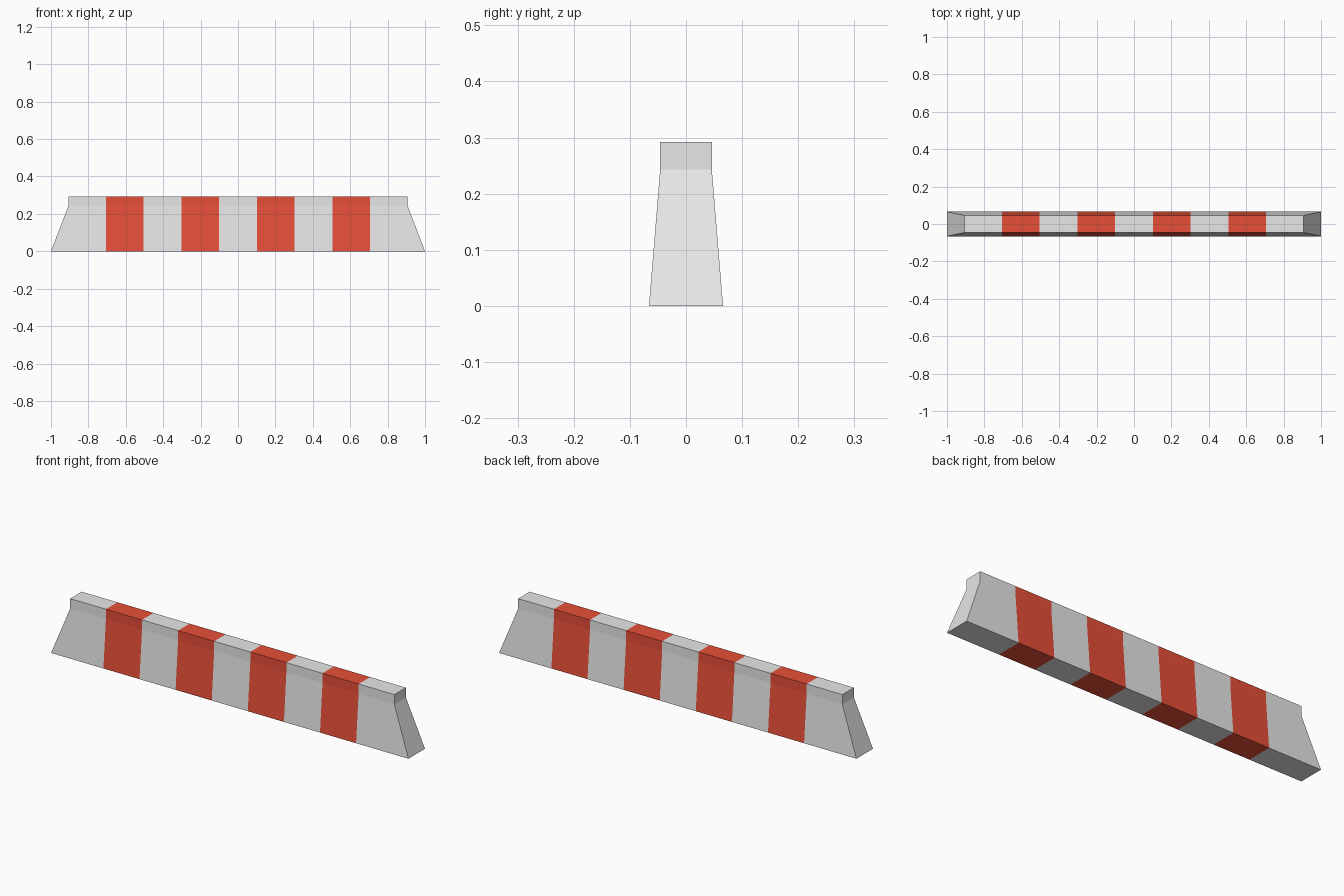
import bpy
import bmesh

default = bpy.data.objects.get("Cube")
if default:
    bpy.data.objects.remove(default, do_unlink=True)


def make_material(name, colour):
    mat = bpy.data.materials.new(name)
    mat.use_nodes = True
    mat.diffuse_color = colour
    mat.node_tree.nodes["Principled BSDF"].inputs["Base Color"].default_value = colour
    return mat


STRIPE = 0.202  # width of each painted band

# Barrier body: stacked rectangles as (half length, half depth, height)
sections = [(1.0, 0.066, 0.0), (0.907, 0.046, 0.243), (0.907, 0.046, 0.292)]
corners = [(-1, -1), (1, -1), (1, 1), (-1, 1)]

bm = bmesh.new()
rings = [[bm.verts.new((sx * hx, sy * hy, z)) for sx, sy in corners]
         for hx, hy, z in sections]
for low, high in zip(rings, rings[1:]):
    for i in range(4):
        j = (i + 1) % 4
        bm.faces.new((low[i], low[j], high[j], high[i]))
bm.faces.new(rings[0][::-1])
bm.faces.new(rings[-1])

# Cut the body along the band edges
for k in range(-4, 4):
    bmesh.ops.bisect_plane(bm, geom=bm.verts[:] + bm.edges[:] + bm.faces[:],
                           plane_co=((k + 0.5) * STRIPE, 0, 0), plane_no=(1, 0, 0))
bmesh.ops.recalc_face_normals(bm, faces=bm.faces[:])

# Paint alternate bands red, leaving both ends and the middle pale
for face in bm.faces:
    band = round(face.calc_center_median().x / STRIPE)
    face.material_index = 1 if abs(band) in (1, 3) else 0

mesh = bpy.data.meshes.new("barrier_body")
bm.to_mesh(mesh)
bm.free()
mesh.materials.append(make_material("pale_concrete", (0.8, 0.8, 0.8, 1)))
mesh.materials.append(make_material("red_paint", (0.8, 0.078, 0.04, 1)))
barrier = bpy.data.objects.new("barrier_body", mesh)
bpy.context.collection.objects.link(barrier)
